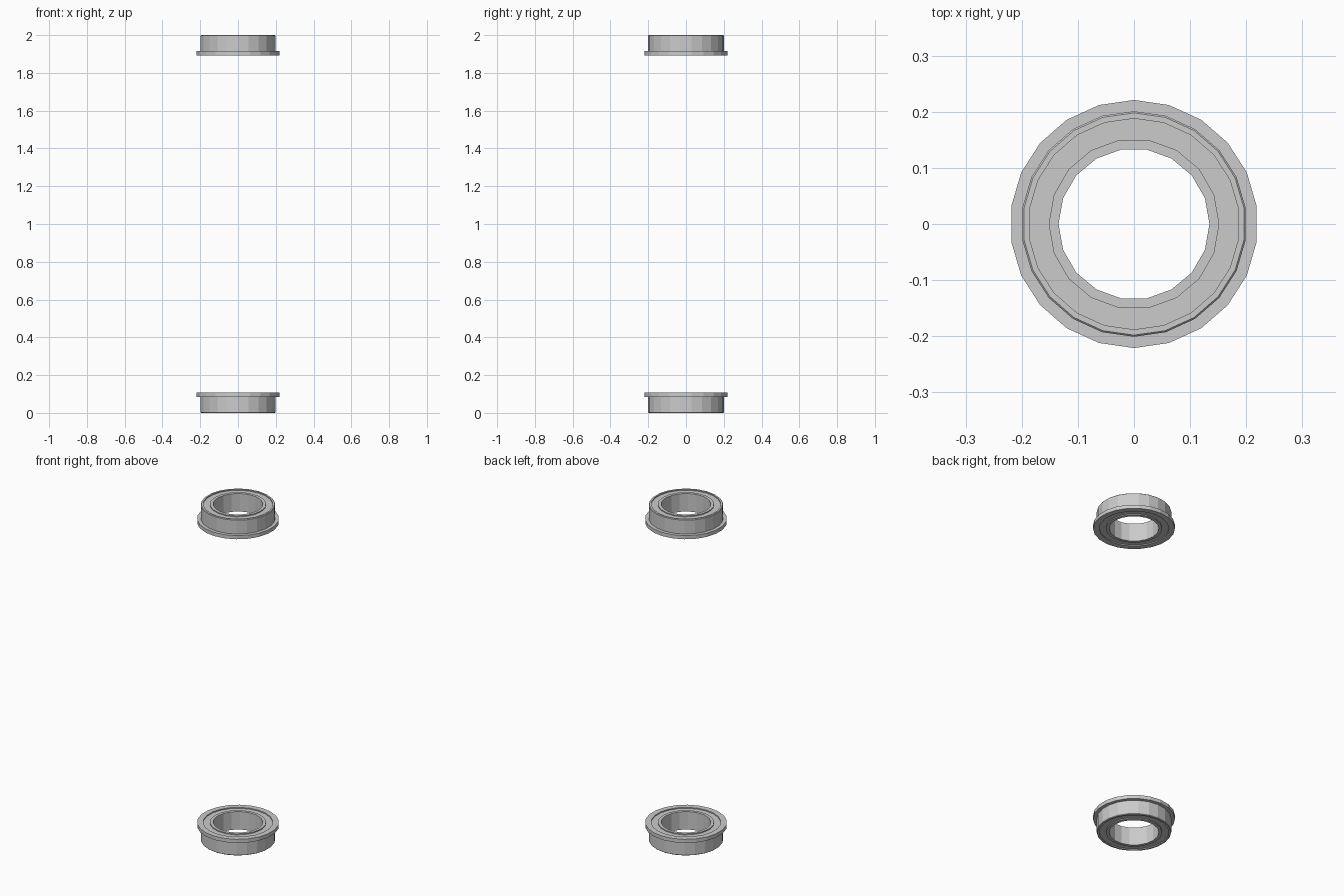
import bpy, bmesh, math

if "Cube" in bpy.data.objects:
    bpy.data.objects.remove(bpy.data.objects["Cube"])

HEIGHT = 2.0      # overall height of the pair
WIDTH = 0.107     # width of one bearing
RECESS = 0.006    # shield sits this far below the ring faces


def lathe(name, profile, sides, start, flip):
    """Revolve a closed (radius, z) profile around the z axis."""
    bm = bmesh.new()
    rings = []
    for i in range(sides):
        a = start + 2 * math.pi * i / sides
        rings.append([bm.verts.new((r * math.cos(a), r * math.sin(a),
                                    HEIGHT - z if flip else z))
                      for r, z in profile])
    n = len(profile)
    for i in range(sides):
        a, b = rings[i], rings[(i + 1) % sides]
        for j in range(n):
            k = (j + 1) % n
            bm.faces.new((a[j], b[j], b[k], a[k]))
    bmesh.ops.recalc_face_normals(bm, faces=bm.faces)
    mesh = bpy.data.meshes.new(name)
    bm.to_mesh(mesh)
    bm.free()
    obj = bpy.data.objects.new(name, mesh)
    bpy.context.collection.objects.link(obj)
    return obj


C = 0.003  # small edge chamfer
# outer ring with a flange at its inward end
outer = [(0.188, 0), (0.201 - C, 0), (0.201, C), (0.201, WIDTH - 0.022),
         (0.221, WIDTH - 0.022), (0.221, WIDTH), (0.188, WIDTH)]
# inner ring with the shaft bore
inner = [(0.1345, 0), (0.152, 0), (0.152, WIDTH), (0.1345, WIDTH)]
# shielded core between the rings
shield = [(0.148, RECESS), (0.191, RECESS),
          (0.191, WIDTH - RECESS), (0.148, WIDTH - RECESS)]

for label, flip in (("lower", False), ("upper", True)):
    lathe(label + "_outer_ring", outer, 22, math.pi / 2, flip)
    lathe(label + "_inner_ring", inner, 18, 0, flip)
    lathe(label + "_shield", shield, 22, math.pi / 2, flip)
